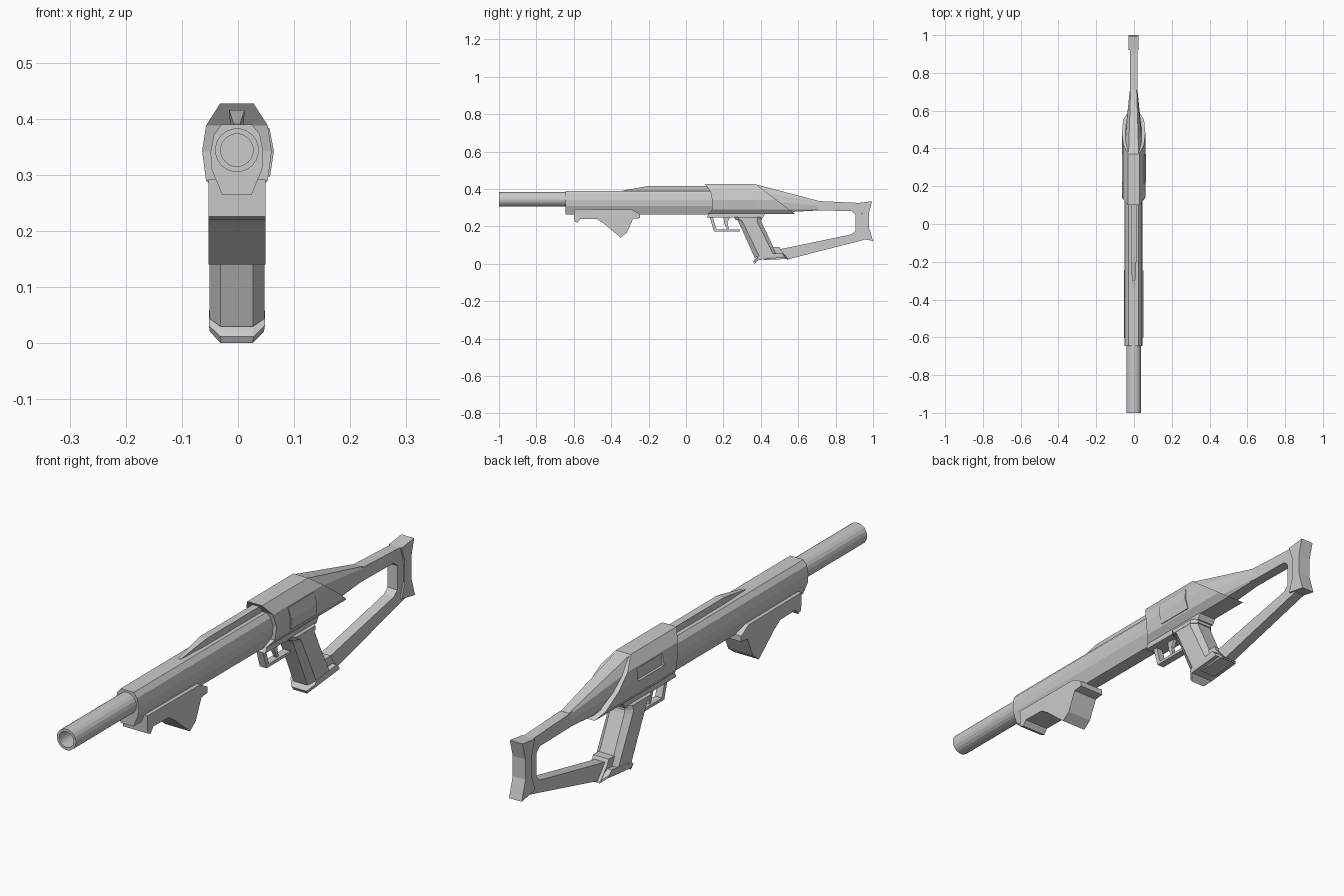
import bpy, bmesh, math

if "Cube" in bpy.data.objects:
    bpy.data.objects.remove(bpy.data.objects["Cube"])

CX = -0.002  # whole model sits a hair left of centre


def finish(name, bm):
    bmesh.ops.recalc_face_normals(bm, faces=bm.faces)
    me = bpy.data.meshes.new(name)
    bm.to_mesh(me)
    bm.free()
    ob = bpy.data.objects.new(name, me)
    ob.location.x = CX
    bpy.context.collection.objects.link(ob)
    return ob


def loft(name, rings):
    """Skin left-right symmetric rings; caps are strips across the middle."""
    bm = bmesh.new()
    vr = [[bm.verts.new(p) for p in r] for r in rings]
    n = len(vr[0])
    for a, b in zip(vr, vr[1:]):
        for i in range(n):
            j = (i + 1) % n
            bm.faces.new((a[i], a[j], b[j], b[i]))
    for r in (vr[0], vr[-1]):
        for i in range(n // 2 - 1):
            bm.faces.new((r[i], r[i + 1], r[n - 2 - i], r[n - 1 - i]))
    return finish(name, bm)


def prism(name, profile, hw, x0=None):
    """Extrude a (y, z) profile across x."""
    bm = bmesh.new()
    x0 = -hw if x0 is None else x0
    f = bm.faces.new([bm.verts.new((x0, y, z)) for y, z in profile])
    r = bmesh.ops.extrude_face_region(bm, geom=[f])
    for v in r["geom"]:
        if isinstance(v, bmesh.types.BMVert):
            v.co.x = hw
    return finish(name, bm)


def section(half, yfun):
    """Mirror a half outline of (x, z) points, top to bottom, into a ring."""
    full = half + [(-x, z) for x, z in reversed(half)]
    return [(x, yfun(z), z) for x, z in full]


def circle(y, r, zc=0.344, n=20):
    return [(r * math.sin((k + .5) * 2 * math.pi / n), y,
             zc + r * math.cos((k + .5) * 2 * math.pi / n)) for k in range(n)]


# hollow barrel
loft("barrel", [circle(-0.6, .039), circle(-1, .039), circle(-1, .029), circle(-0.8, .029)])

# long handguard body
body = [(.027, .39), (.041, .372), (.047, .34), (.045, .31), (.026, .264)]
loft("handguard", [section(body, lambda z, y=y: y) for y in (-.645, .2)])

# top rail, pointed at the front
rail = [(-.34, .006, .391), (-.2, .014, .416), (.15, .014, .416)]
loft("top_rail", [[(w, y, z), (w * .8, y, .38), (-w * .8, y, .38), (-w, y, z)]
                  for y, w, z in rail])

# receiver shell: notched front edge, slanted rear cut
recv = [(.03, .427), (.055, .388), (.062, .342), (.055, .29), (.034, .265)]
front_y = {.427: .10, .388: .13, .342: .14, .29: .14, .265: .115}
receiver = loft("receiver", [
    section(recv, lambda z: front_y[z]),
    section(recv, lambda z: .37 + (.427 - z) / .162 * .215)])

# recessed port on the left
cutter = prism("port_cutter", [(.22, .337), (.37, .337), (.37, .381), (.22, .381)], -.052, -.1)
cutter.hide_render = True
cutter.hide_viewport = True
cut = receiver.modifiers.new("port", "BOOLEAN")
cut.operation = "DIFFERENCE"
cut.object = cutter

# raised panel on the right
panel = [(.045, .384), (.058, .384), (.066, .342), (.059, .297), (.045, .297)]
bm = bmesh.new()
ends = [[bm.verts.new((x, y + (.342 - z) * .15, z)) for x, z in panel] for y in (.22, .37)]
for e in ends:
    bm.faces.new(e)
for i in range(5):
    j = (i + 1) % 5
    bm.faces.new((ends[0][i], ends[0][j], ends[1][j], ends[1][i]))
finish("side_panel", bm)

# lower receiver
prism("lower_receiver", [(.11, .248), (.41, .245), (.43, .28), (.13, .28)], .036)

# tapering neck from the receiver to the stock
neck = [(.027, .425), (.048, .388), (.056, .342), (.048, .29), (.03, .267)]
tail = [(.016, .336), (.02, .33), (.02, .31), (.02, .29), (.018, .285)]
loft("stock_neck", [section(neck, lambda z: .37), section(tail, lambda z: .71)])

# open stock frame and butt
prism("stock_frame", [
    (.69, .336), (.93, .325), (.95, .2), (.95, .127), (.55, .025), (.48, .03), (.48, .073),
    (.885, .157), (.905, .175), (.905, .265), (.885, .282), (.69, .285)], .02)
prism("butt_plate", [
    (.922, .325), (1.0 - .005, .334), (.978, .27), (.978, .195), (1.0, .122),
    (.922, .136), (.94, .19), (.94, .27)], .026)


# pistol grip: chamfered eight-sided sections
def grip_ring(y0, z0, y1, z1, hw=.049, lift=0.0, c=.022):
    m = hw - .02
    t = c / (y1 - y0)
    za, zb = z0 + (z1 - z0) * t + lift, z1 - (z1 - z0) * t + lift
    half = [(m, y0, z0), (hw, y0 + c, za), (hw, y1 - c, zb), (m, y1, z1)]
    return half + [(-x, y, z) for x, y, z in reversed(half)]


loft("grip", [grip_ring(.265, .25, .395, .25), grip_ring(.285, .215, .405, .22),
              grip_ring(.368, .03, .49, .04, lift=.012)])
loft("grip_collar", [grip_ring(.255, .25, .405, .25, .05), grip_ring(.265, .234, .405, .234, .05)])
loft("grip_base", [grip_ring(.37, .026, .53, .045, .05, .016),
                   grip_ring(.359, .012, .545, .028, .05, .018),
                   grip_ring(.366, .0, .548, .018, .048, .018)])
prism("grip_heel", [(.42, .088), (.50, .09), (.51, .07), (.548, .026), (.42, .02)], .032)

# trigger guard and trigger
prism("trigger_guard", [
    (.125, .255), (.15, .172), (.29, .172), (.29, .183), (.163, .183), (.142, .255)], .014)
prism("trigger", [(.2, .255), (.205, .215), (.222, .18), (.23, .185), (.222, .22), (.24, .255)], .007)

# angled foregrip
prism("foregrip", [
    (-.6, .292), (-.597, .226), (-.58, .22), (-.565, .24), (-.475, .238), (-.44, .215),
    (-.35, .14), (-.317, .165), (-.283, .24), (-.247, .244), (-.247, .265), (-.29, .29)], .051)
